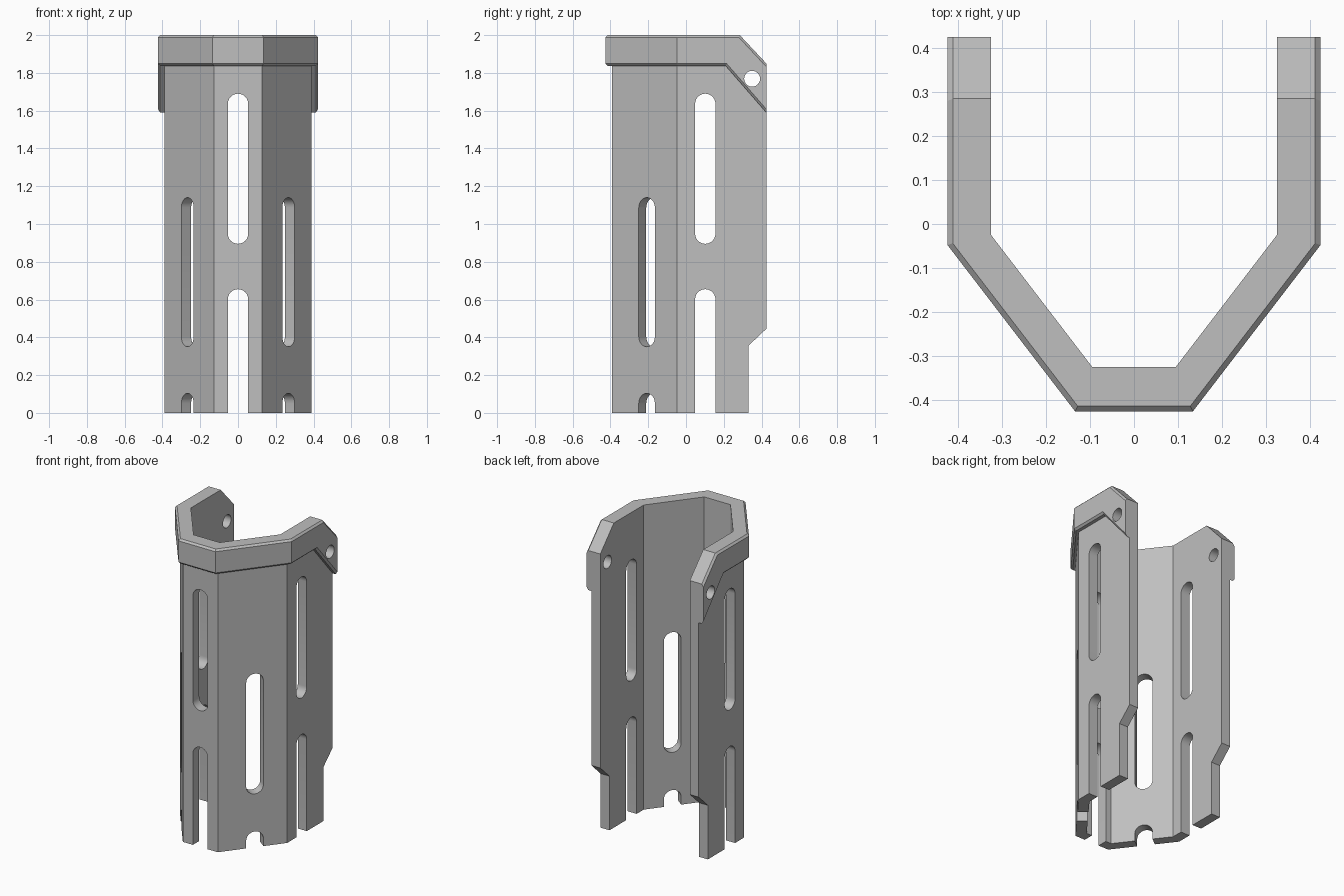
import bpy, bmesh, math
from mathutils import Vector

default = bpy.data.objects.get("Cube")
if default:
    bpy.data.objects.remove(default, do_unlink=True)

GREY = (0.52, 0.52, 0.52, 1)
grey = bpy.data.materials.new("plain grey")
grey.use_nodes = True
grey.diffuse_color = GREY
grey.node_tree.nodes["Principled BSDF"].inputs["Base Color"].default_value = GREY

X, Y, Z = Vector((1, 0, 0)), Vector((0, 1, 0)), Vector((0, 0, 1))


def prism(name, points, u, w, n, low, high, origin=Vector()):
    """Extrude a flat outline, drawn on axes u and w, along n."""
    bm = bmesh.new()
    rings = [[bm.verts.new(origin + u * a + w * b + n * c) for a, b in points]
             for c in (low, high)]
    for ring in rings:
        bm.faces.new(ring)
    for i in range(len(points)):
        j = (i + 1) % len(points)
        bm.faces.new((rings[0][i], rings[0][j], rings[1][j], rings[1][i]))
    bmesh.ops.recalc_face_normals(bm, faces=bm.faces)
    mesh = bpy.data.meshes.new(name)
    bm.to_mesh(mesh)
    bm.free()
    mesh.materials.append(grey)
    obj = bpy.data.objects.new(name, mesh)
    bpy.context.collection.objects.link(obj)
    return obj


def carve(obj, cutter, operation="DIFFERENCE"):
    """Apply a boolean and discard the cutter."""
    mod = obj.modifiers.new("carve", "BOOLEAN")
    mod.operation, mod.object, mod.solver = operation, cutter, "EXACT"
    bpy.context.view_layer.objects.active = obj
    bpy.ops.object.modifier_apply(modifier=mod.name)
    bpy.data.objects.remove(cutter, do_unlink=True)


def slot(bottom, top, radius, segments=12):
    """Upright outline with rounded ends."""
    points = []
    for z, start in ((top - radius, 0), (bottom + radius, math.pi)):
        for i in range(segments + 1):
            a = start + math.pi * i / segments
            points.append((radius * math.cos(a), z + radius * math.sin(a)))
    return points


def channel(name, outer, side_profile):
    """Open-backed angular channel, trimmed to a side outline."""
    inner = [(0.325, 0.6), (0.325, -0.025), (0.095, -0.325)]
    half = [(outer[0][0], 0.6)] + outer
    mirror = lambda pts: [(-x, y) for x, y in reversed(pts)]
    plan = half + mirror(half) + inner_path(inner, mirror)
    obj = prism(name, plan, X, Y, Z, -0.2, 2.2)
    carve(obj, prism("trim", side_profile, Y, Z, X, -1, 1), "INTERSECT")
    return obj


def inner_path(inner, mirror):
    return list(reversed(mirror(inner))) + list(reversed(inner))


# Sleeve: angular channel with stepped back edges
body = channel("sleeve_body", [(0.39, -0.047), (0.127, -0.391)],
               [(-1, 0), (0.33, 0), (0.33, 0.355), (0.425, 0.445),
                (0.425, 1.59), (0.21, 1.837), (-1, 1.837)])

# Long slots and open-bottom slots in the front and the two sides
R = 0.054
for low, high in ((0.895, 1.69), (-0.3, 0.655)):
    carve(body, prism("cut", slot(low, high, R), X, Z, Y, -1, 0))
    carve(body, prism("cut", slot(low, high, R), Y, Z, X, -1, 1, Y * 0.102))

# Lower slots in the two slanted faces
for side in (1, -1):
    along = Vector((side * 0.263, 0.344, 0)).normalized()
    normal = along.cross(Z)
    centre = Vector((side * 0.268, -0.208, 0))
    for low, high in ((0.35, 1.14), (-0.3, 0.104)):
        carve(body, prism("cut", slot(low, high, R), along, Z, normal,
                          -0.2, 0.2, centre))

# Rim: thicker band whose arms slope down at the back
rim = channel("top_rim", [(0.424, -0.048), (0.134, -0.426)],
              [(-1, 1.837), (0.21, 1.837), (0.425, 1.59), (0.425, 1.85),
               (0.285, 2), (-1, 2)])

# Chamfer the rim's outer top and bottom edges
bm = bmesh.new()
bm.from_mesh(rim.data)
outside = lambda v: abs(v.co.x) > 0.4 or v.co.y < -0.4
edges = [e for e in bm.edges if all(outside(v) for v in e.verts)
         and (e.verts[0].co - e.verts[1].co).xy.length > 0.01]
bmesh.ops.bevel(bm, geom=edges, offset=0.012, segments=1, affect="EDGES")
bm.to_mesh(rim.data)
bm.free()

# Round pin holes through the rim arms
carve(rim, prism("cut", slot(1.727, 1.811, 0.042), Y, Z, X, -1, 1, Y * 0.35))

# Smooth only the rounded slot ends
for obj in (body, rim):
    bpy.ops.object.select_all(action="DESELECT")
    obj.select_set(True)
    bpy.context.view_layer.objects.active = obj
    bpy.ops.object.shade_smooth_by_angle(angle=math.radians(20))
